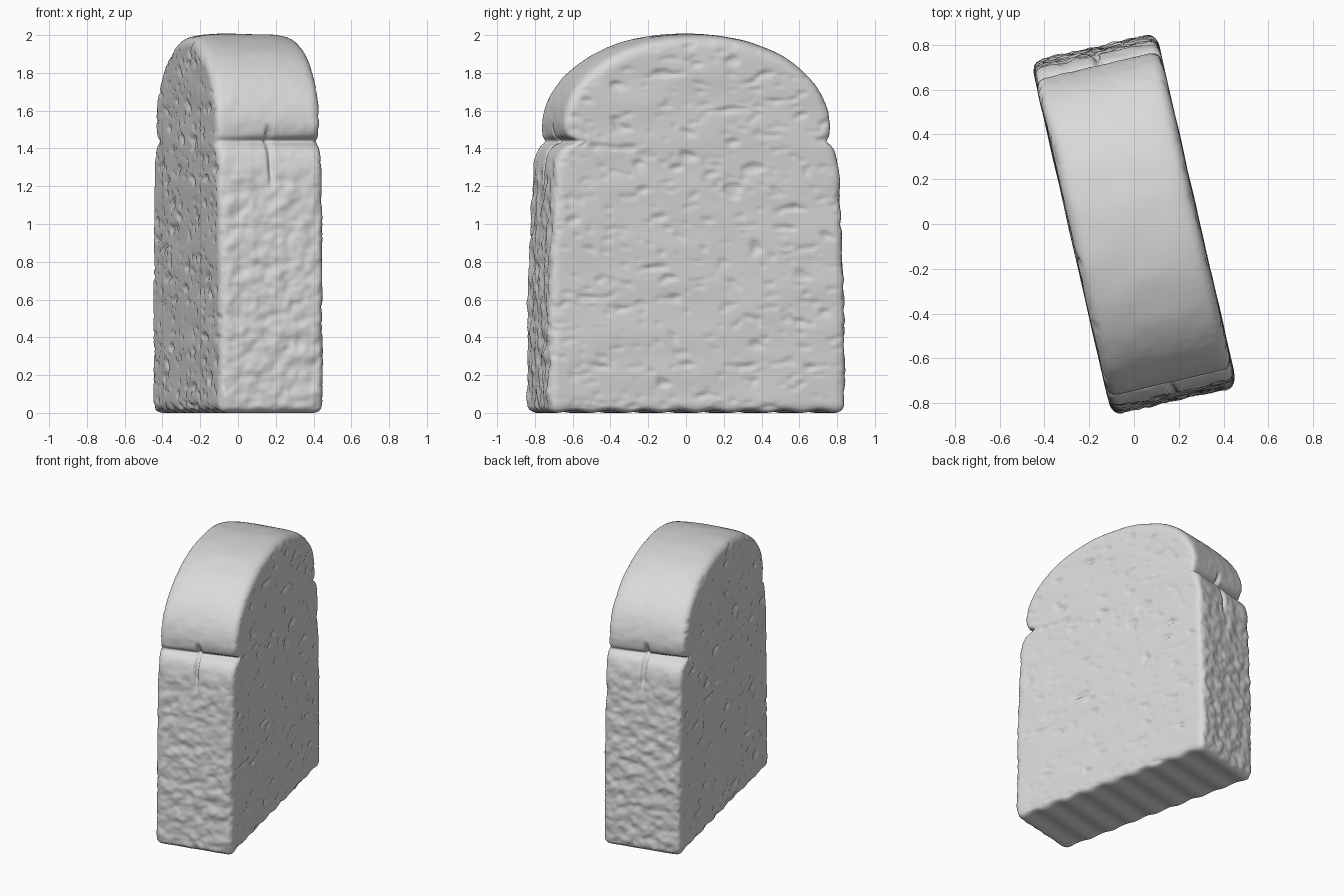
import bpy, bmesh, math
from mathutils import Vector, Matrix, noise

cube = bpy.data.objects.get("Cube")
if cube:
    bpy.data.objects.remove(cube, do_unlink=True)

HALF_THICK = 0.285
GROOVE_Z = 1.43


def smoothstep(a, b, x):
    t = min(max((x - a) / (b - a), 0), 1)
    return t * t * (3 - 2 * t)


def bump(x, width):
    return math.exp(-(x / width) ** 2)


# Outline of the slice: near-straight lower walls, domed crown
half = [(0.805, 0.0), (0.802, 0.6), (0.788, 1.0), (0.772, 1.3), (0.755, 1.38), (0.735, GROOVE_Z)]
power = 2 / 2.12
for i in range(25):
    a = math.pi / 2 * i / 24
    half.append((0.727 * max(math.cos(a), 0) ** power, 1.49 + 0.51 * math.sin(a) ** power))
outline = half + [(-v, z) for v, z in reversed(half[:-1])]

bm = bmesh.new()
face = bm.faces.new([bm.verts.new((-HALF_THICK, v, z)) for v, z in outline])
rims = bmesh.ops.extrude_face_region(bm, geom=[face])["geom"]
bmesh.ops.translate(bm, vec=(2 * HALF_THICK, 0, 0),
                    verts=[g for g in rims if isinstance(g, bmesh.types.BMVert)])
bmesh.ops.recalc_face_normals(bm, faces=bm.faces)
# Round the rims of both cut faces and the base corners
rounded = {e for f in bm.faces if len(f.verts) > 4 for e in f.edges}
rounded |= {e for e in bm.edges if all(v.co.z < 0.01 for v in e.verts)}
bmesh.ops.bevel(bm, geom=list(rounded), offset=0.04, segments=4, profile=0.5, affect='EDGES')
mesh = bpy.data.meshes.new("bread_slice")
bm.to_mesh(mesh)
bm.free()
bread = bpy.data.objects.new("bread_slice", mesh)
bpy.context.collection.objects.link(bread)
bpy.context.view_layer.objects.active = bread
bread.select_set(True)

# Even, dense, softened surface to sculpt on
remesh = bread.modifiers.new("Remesh", 'REMESH')
remesh.mode = 'VOXEL'
remesh.voxel_size = 0.0125
soften = bread.modifiers.new("Soften", 'SMOOTH')
soften.iterations = 4
for name in ("Remesh", "Soften"):
    bpy.ops.object.modifier_apply(modifier=name)


def relief(p, n):
    """Height of the baked surface along the normal."""
    side, end, under = abs(n.x), abs(n.y), max(-n.z, 0)
    # Crumb on the two cut faces: stretched pores and soft waves
    q = Vector((p.x * 3, p.y * 8, p.z * 19))
    pores = smoothstep(0.28, 0.65, noise.noise(q))
    fine = smoothstep(0.25, 0.6, noise.noise(q * 1.9 + Vector((7, 3, 1))))
    waves = noise.noise(Vector((p.x * 2, p.y * 3, p.z * 7)))
    crumb = -0.012 * pores - 0.006 * fine + 0.006 * waves
    # Wrinkled crust on the end walls, calmer on the crown
    w = Vector((p.x * 15, p.y * 15, p.z * 15))
    rough = 1 - 0.75 * smoothstep(1.1, 1.45, p.z)
    crust = 0.012 * rough * (noise.noise(w) + 0.5 * noise.noise(w * 2))
    # Ridges left by the tin under the base
    flutes = 0.007 * math.cos(p.y * math.tau / 0.19)
    top = 0.005 * noise.noise(p * 6)
    return crumb * side ** 2 + crust * end ** 2 + flutes * under ** 2 + top * max(n.z, 0)


def groove(p):
    """Crease between wall and crown, and the short split crossing it."""
    s = math.copysign(1, p.y)
    depth = 0.055 - 0.03 * s * p.x / HALF_THICK
    dz = p.z - GROOVE_Z
    crease = depth * (0.6 * bump(dz, 0.016) + 0.4 * bump(dz, 0.05))
    span = smoothstep(1.15, 1.3, p.z) * (1 - smoothstep(1.46, 1.54, p.z))
    split = 0.04 * span * bump(p.x + 0.02 * dz, 0.011)
    return -s * (crease + split) * smoothstep(0.56, 0.73, abs(p.y))


def arch(p):
    """Slight fall of the crown towards its two rims."""
    return -0.03 * (p.x / HALF_THICK) ** 4 * smoothstep(1.5, 1.9, p.z)


moved = [v.co + v.normal * relief(v.co, v.normal) + Vector((0, groove(v.co), arch(v.co)))
         for v in bread.data.vertices]

# Turn the slice and stand it on the ground
turn = Matrix.Rotation(math.radians(12.9), 3, 'Z')
moved = [turn @ p for p in moved]
floor = min(p.z for p in moved)
for v, p in zip(bread.data.vertices, moved):
    v.co = p - Vector((0, 0, floor))
bread.data.update()

# Plain grey finish
grey = bpy.data.materials.new("light_grey")
grey.use_nodes = True
colour = (0.7, 0.7, 0.7, 1)
grey.diffuse_color = colour
grey.node_tree.nodes["Principled BSDF"].inputs["Base Color"].default_value = colour
bread.data.materials.clear()
bread.data.materials.append(grey)
for poly in bread.data.polygons:
    poly.material_index = 0
bpy.ops.object.shade_smooth()
